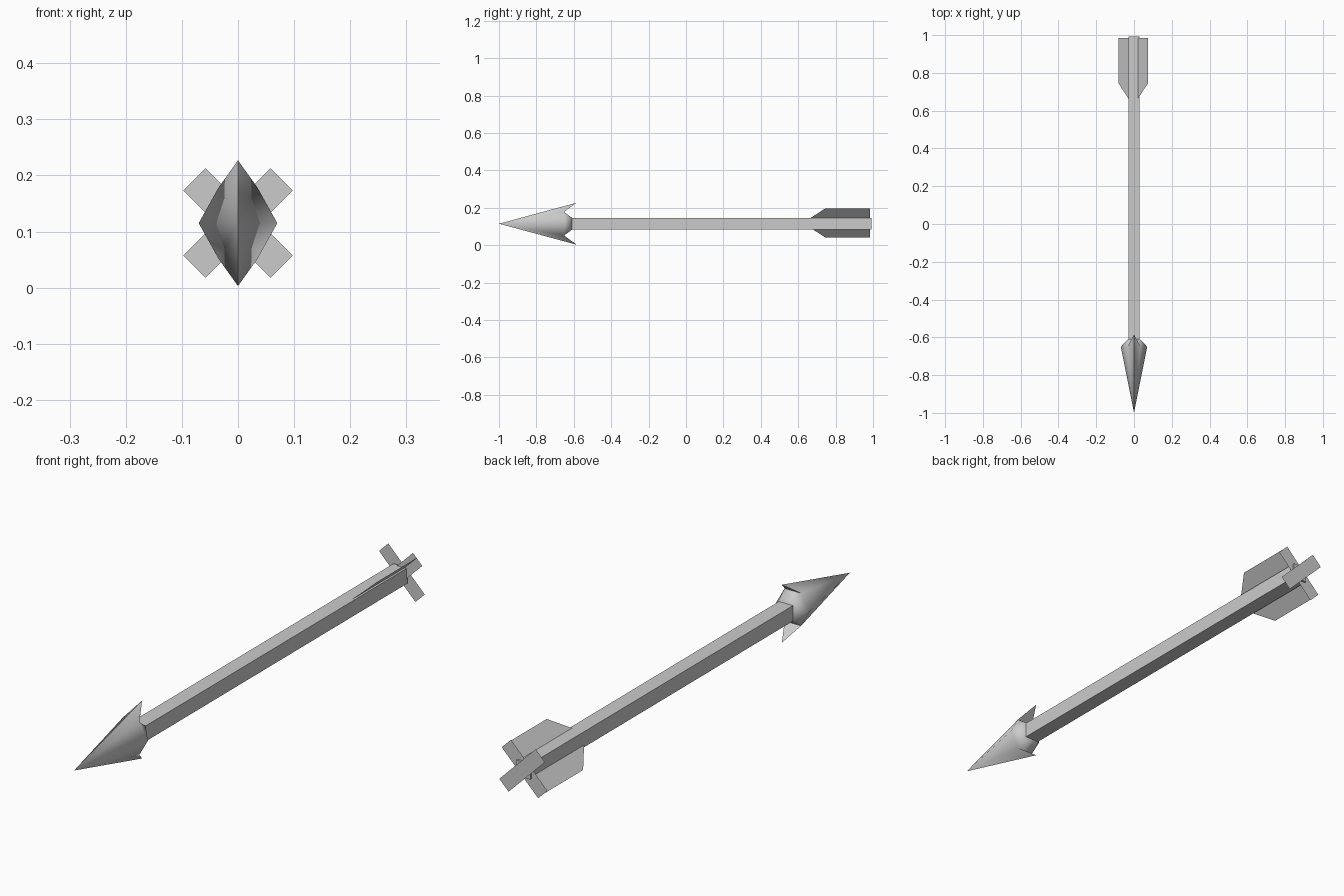
import bpy, bmesh, math
from mathutils import Vector

cube = bpy.data.objects.get("Cube")
if cube:
    bpy.data.objects.remove(cube, do_unlink=True)

AXIS_Z = 0.115      # height of the arrow's centre line
HALF = 0.03         # half width of the square shaft

gray = bpy.data.materials.new("plain gray")
gray.use_nodes = True
gray.diffuse_color = (0.6, 0.6, 0.6, 1)
gray.node_tree.nodes["Principled BSDF"].inputs["Base Color"].default_value = (0.6, 0.6, 0.6, 1)


def add_part(name, bm):
    """Turn a bmesh built around the centre line into a finished object."""
    bmesh.ops.remove_doubles(bm, verts=bm.verts[:], dist=0.0001)
    bmesh.ops.recalc_face_normals(bm, faces=bm.faces[:])
    mesh = bpy.data.meshes.new(name)
    bm.to_mesh(mesh)
    bm.free()
    mesh.materials.append(gray)
    obj = bpy.data.objects.new(name, mesh)
    obj.location.z = AXIS_Z
    bpy.context.collection.objects.link(obj)
    return obj


def add_face(bm, points):
    return bm.faces.new([bm.verts.new(p) for p in points])


# Square shaft
bm = bmesh.new()
base = add_face(bm, [(x * HALF, -0.62, z * HALF)
                     for x, z in ((-1, -1), (1, -1), (1, 1), (-1, 1))])
grown = bmesh.ops.extrude_face_region(bm, geom=[base], use_keep_orig=True)
top = [v for v in grown["geom"] if isinstance(v, bmesh.types.BMVert)]
bmesh.ops.translate(bm, verts=top, vec=(0, 1.613, 0))
add_part("shaft", bm)

# Arrowhead: one quarter mirrored over both axes
bm = bmesh.new()
tip = (0, -1, 0)
for sx in (-1, 1):
    for sz in (-1, 1):
        barb = (0, -0.585, 0.112 * sz)
        notch = (0.035 * sx, -0.652, 0.063 * sz)
        notch_mid = (0, -0.652, 0.063 * sz)
        side = (0.07 * sx, -0.65, 0)
        collar = (0.032 * sx, -0.61, 0.032 * sz)
        collar_top = (0, -0.61, 0.032 * sz)
        collar_side = (0.032 * sx, -0.61, 0)
        for points in ((tip, barb, notch), (tip, notch, side),
                       (barb, notch, notch_mid),
                       (notch, notch_mid, collar_top, collar),
                       (notch, side, collar), (side, collar, collar_side),
                       (collar, collar_top, (0, -0.61, 0), collar_side)):
            add_face(bm, points)
head = add_part("arrowhead", bm)
bpy.ops.object.select_all(action="DESELECT")
head.select_set(True)
bpy.context.view_layer.objects.active = head
bpy.ops.object.shade_smooth_by_angle(angle=math.radians(62))

# Directions of the two diagonals across the tail
rising = Vector((1, 0, 1)).normalized()
falling = Vector((-1, 0, 1)).normalized()
along = Vector((0, 1, 0))

# Crossed flat end plates
for name, long_dir, short_dir, y in (("rising_end_plate", rising, falling, 0.985),
                                     ("falling_end_plate", falling, rising, 1.0)):
    bm = bmesh.new()
    add_face(bm, [long_dir * a * 0.11 + short_dir * b * 0.028 + along * y
                  for a, b in ((-1, -1), (1, -1), (1, 1), (-1, 1))])
    add_part(name, bm)

# Two swept flat fins on the rising diagonal
for name, sign in (("upper_fin", 1), ("lower_fin", -1)):
    bm = bmesh.new()
    add_face(bm, [rising * d * sign + falling * 0.006 + along * y
                  for d, y in ((0, 0.625), (0.11, 0.745), (0.11, 0.985), (0, 0.985))])
    add_part(name, bm)
